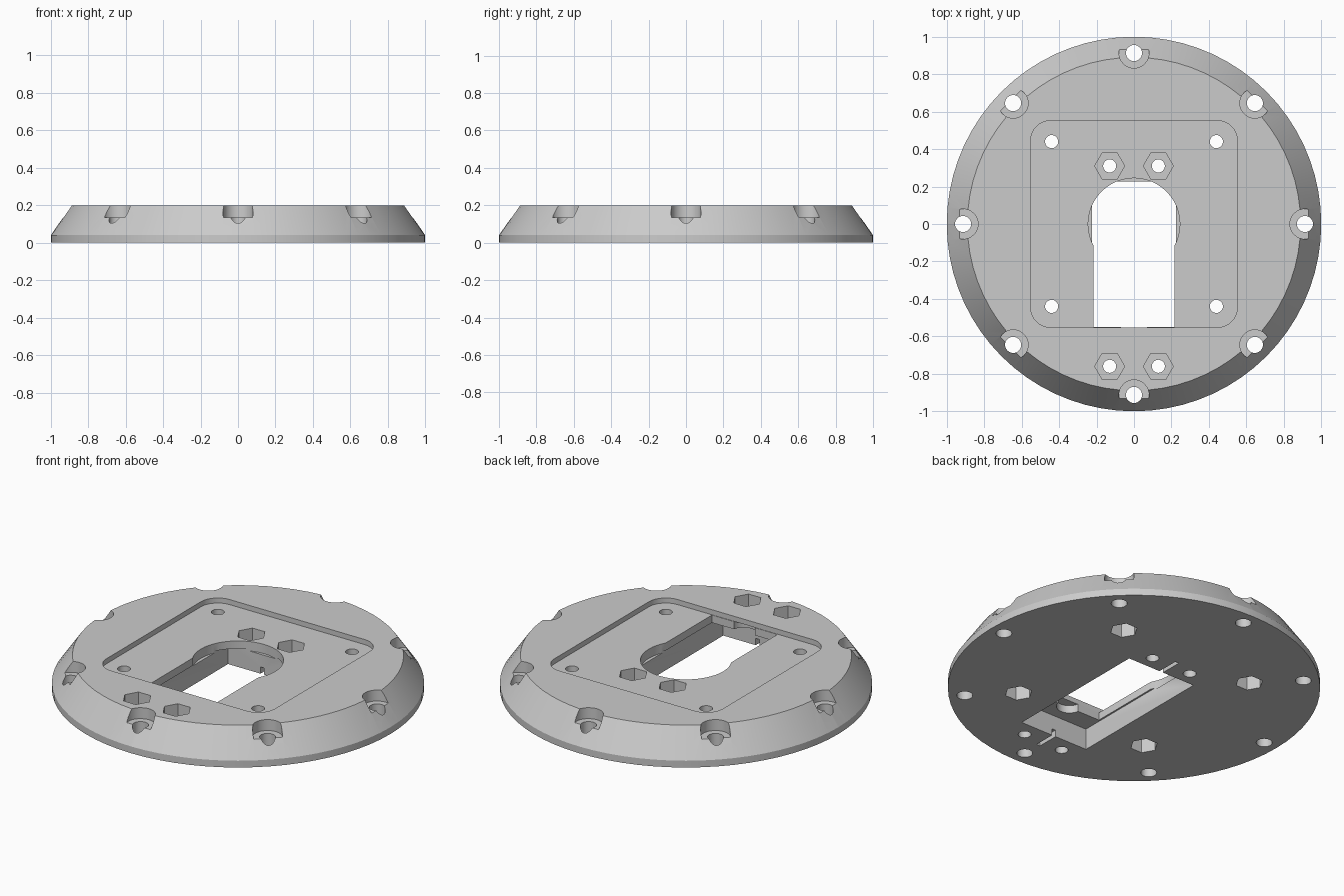
import bpy
import bmesh
from math import sin, cos, pi, radians

if "Cube" in bpy.data.objects:
    bpy.data.objects.remove(bpy.data.objects["Cube"])

TOP, FLOOR, CEILING = 0.2, 0.17, 0.125   # plate top, recess floor, pocket ceiling
BELOW, ABOVE = -0.1, 0.3                 # overshoot for cutters


def ngon(x, y, r, n=32):
    return [(x + r * cos(2 * pi * i / n), y + r * sin(2 * pi * i / n)) for i in range(n)]


def rect(x0, x1, y0, y1):
    return [(x0, y0), (x1, y0), (x1, y1), (x0, y1)]


def rounded_square(half, r, steps=8):
    pts = []
    for q, (sx, sy) in enumerate([(1, 1), (-1, 1), (-1, -1), (1, -1)]):
        for i in range(steps + 1):
            a = pi / 2 * (q + i / steps)
            pts.append((sx * (half - r) + r * cos(a), sy * (half - r) + r * sin(a)))
    return pts


def make_object(name, bm):
    bmesh.ops.recalc_face_normals(bm, faces=bm.faces[:])
    mesh = bpy.data.meshes.new(name)
    bm.to_mesh(mesh)
    bm.free()
    ob = bpy.data.objects.new(name, mesh)
    bpy.context.collection.objects.link(ob)
    return ob


def cut(body, name, prisms):
    """Subtract a group of separate vertical prisms (outline, z0, z1)."""
    bm = bmesh.new()
    for outline, z0, z1 in prisms:
        lower = [bm.verts.new((x, y, z0)) for x, y in outline]
        upper = [bm.verts.new((x, y, z1)) for x, y in outline]
        bm.faces.new(lower)
        bm.faces.new(upper)
        for i in range(len(outline)):
            j = (i + 1) % len(outline)
            bm.faces.new((lower[i], lower[j], upper[j], upper[i]))
    cutter = make_object(name, bm)
    cutter.hide_render = True
    mod = body.modifiers.new(name, "BOOLEAN")
    mod.operation, mod.solver, mod.object = "DIFFERENCE", "EXACT", cutter
    bpy.context.view_layer.objects.active = body
    bpy.ops.object.modifier_apply(modifier=mod.name)
    bpy.data.objects.remove(cutter)


# Body: short rim and a sloping flank, closed top and bottom
bm = bmesh.new()
rings = [[bm.verts.new((x, y, z)) for x, y in ngon(0, 0, r, 72)]
         for r, z in [(1, 0), (1, 0.04), (0.89, TOP)]]
bm.faces.new(rings[0])
bm.faces.new(rings[-1])
for a, b in zip(rings, rings[1:]):
    for i in range(len(a)):
        j = (i + 1) % len(a)
        bm.faces.new((a[i], a[j], b[j], b[i]))
plate = make_object("mounting_plate", bm)

# Hole positions
rim = [(0.913 * cos(k * pi / 4), 0.913 * sin(k * pi / 4)) for k in range(8)]
corners = [(sx * 0.44, sy * 0.44) for sx in (-1, 1) for sy in (-1, 1)]
pairs = [(sx * 0.13, y) for sx in (-1, 1) for y in (0.31, -0.76)]

# Rounded square recess in the top
cut(plate, "recess", [(rounded_square(0.553, 0.11), FLOOR, ABOVE)])

# Rectangular pocket from below with its two thin end slots
cut(plate, "pocket", [(rect(-0.225, 0.225, -0.67, 0.228), BELOW, CEILING)])
cut(plate, "end_slots", [(rect(-0.012, 0.012, 0.2, 0.36), BELOW, 0.04),
                         (rect(-0.012, 0.012, -0.8, -0.64), BELOW, 0.04)])

# Keyhole opening joining recess and pocket, and a notch under the front lip
cut(plate, "throat", [(rect(-0.215, 0.215, -0.55, 0), 0.1, 0.185)])
cut(plate, "round_opening", [(ngon(0, 0, 0.245, 48), 0.115, 0.19)])
cut(plate, "lip_notch", [(ngon(0, -0.54, 0.07), 0.11, FLOOR)])

# Counterbores and hexagonal nut pockets
cut(plate, "counterbores", [(ngon(x, y, 0.08), 0.135, ABOVE) for x, y in rim])
cut(plate, "top_nut_pockets", [(ngon(x, y, 0.08, 6), 0.08, ABOVE) for x, y in pairs])
cut(plate, "bottom_nut_pockets", [(ngon(x, y, 0.075, 6), BELOW, 0.1) for x, y in corners])

# Through holes
cut(plate, "screw_holes",
    [(ngon(x, y, 0.043), BELOW, ABOVE) for x, y in rim] +
    [(ngon(x, y, 0.035, 24), BELOW, ABOVE) for x, y in corners + pairs])

# Colour
grey = bpy.data.materials.new("light_grey")
grey.use_nodes = True
colour = (0.6, 0.6, 0.6, 1)
grey.diffuse_color = colour
grey.node_tree.nodes["Principled BSDF"].inputs["Base Color"].default_value = colour
plate.data.materials.clear()
plate.data.materials.append(grey)
for face in plate.data.polygons:
    face.material_index = 0

# Smooth curved walls, keep edges sharp
bpy.ops.object.select_all(action="DESELECT")
plate.select_set(True)
bpy.context.view_layer.objects.active = plate
bpy.ops.object.shade_smooth_by_angle(angle=radians(30))
